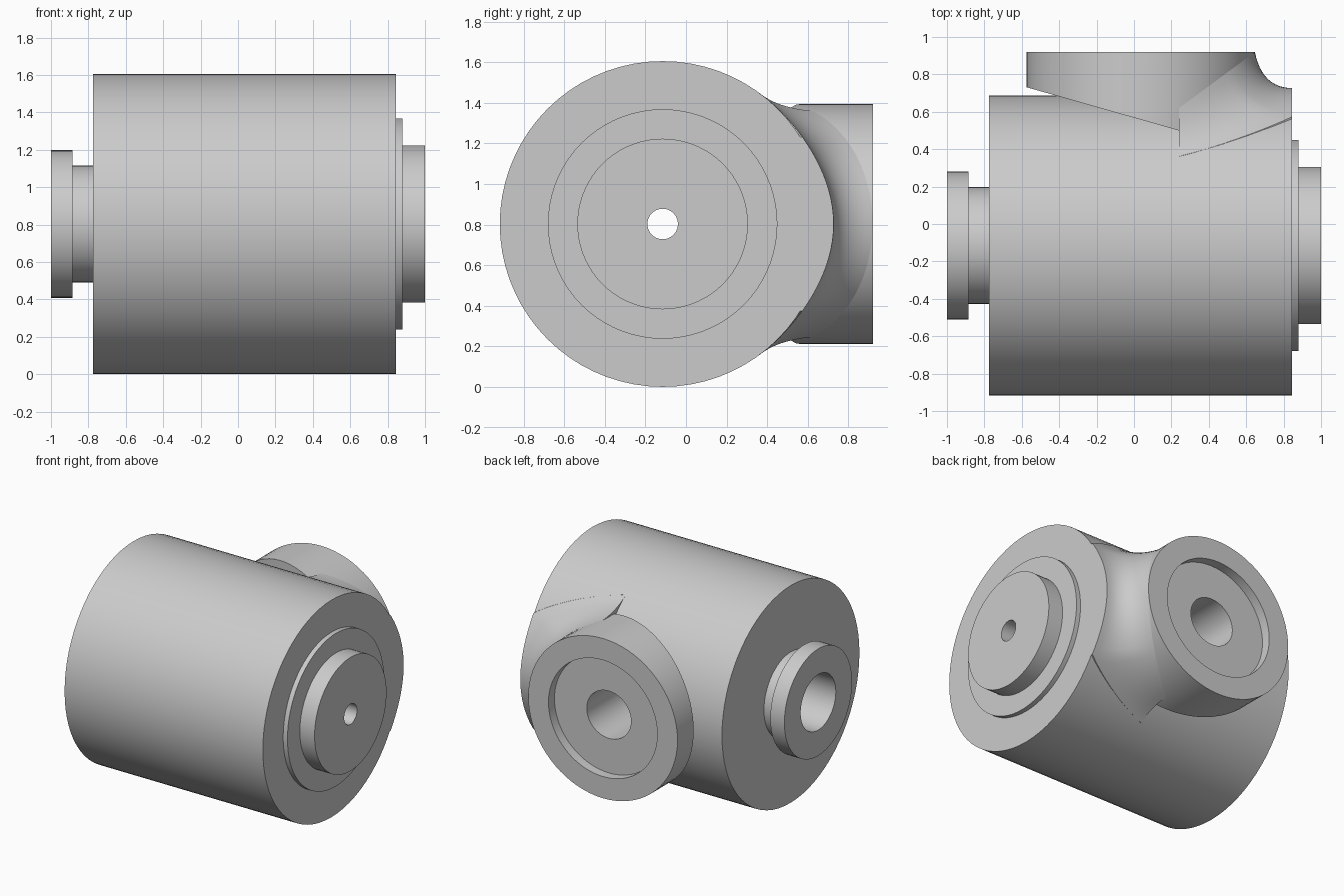
import bpy, bmesh
from math import sin, cos, acos, pi, sqrt, radians

if "Cube" in bpy.data.objects:
    bpy.data.objects.remove(bpy.data.objects["Cube"], do_unlink=True)

SEG = 72
AXIS_Y, AXIS_Z, BODY_R = -0.115, 0.803, 0.802   # main cylinder
PORT_X, PORT_R, STRETCH = 0.035, 0.59, 1.034    # rear port
END_X, SEAM_X, FACE_Y = 0.845, 0.24, 0.92

grey = bpy.data.materials.new("light_grey")
grey.use_nodes = True
grey.diffuse_color = (0.6, 0.6, 0.6, 1)
grey.node_tree.nodes["Principled BSDF"].inputs["Base Color"].default_value = (0.6, 0.6, 0.6, 1)


def make_object(name, columns, wrap_rows, wrap_columns):
    """Skin a grid of point columns; open sides are capped."""
    bm = bmesh.new()
    grid = [[bm.verts.new(p) for p in col] for col in columns]
    n, m = len(grid), len(grid[0])
    for i in range(n if wrap_columns else n - 1):
        a, b = grid[i], grid[(i + 1) % n]
        for j in range(m if wrap_rows else m - 1):
            k = (j + 1) % m
            bm.faces.new((a[j], a[k], b[k], b[j]))
    if wrap_columns and not wrap_rows:
        for j in (0, -1):
            bm.faces.new([col[j] for col in grid])
    if not wrap_columns:
        for col in (grid[0], grid[-1]):
            bm.faces.new(col)
    bmesh.ops.recalc_face_normals(bm, faces=bm.faces)
    mesh = bpy.data.meshes.new(name)
    bm.to_mesh(mesh)
    bm.free()
    mesh.materials.append(grey)
    obj = bpy.data.objects.new(name, mesh)
    bpy.context.collection.objects.link(obj)
    return obj


def lathe(name, profile, place, closed=True):
    columns = [[place(d, r, 2 * pi * i / SEG) for d, r in profile] for i in range(SEG)]
    return make_object(name, columns, closed, True)


def around_body(x, r, a):
    return (x, AXIS_Y + r * cos(a), AXIS_Z + r * sin(a))


def around_port(y, r, a):
    x = PORT_X + r * STRETCH * cos(a)
    if y is None:                       # slanted underside
        y = 0.73 - 0.284 * (x + 0.57)
    return (x, y, AXIS_Z + r * sin(a))


def activate(obj):
    bpy.ops.object.select_all(action='DESELECT')
    obj.select_set(True)
    bpy.context.view_layer.objects.active = obj


# Main body with neck, flange, stepped end disc and axial bore
body = lathe("main_body", [
    (-1, 0.205), (-1, 0.395), (-0.885, 0.395), (-0.885, 0.312), (-0.775, 0.312),
    (-0.775, BODY_R), (END_X, BODY_R), (END_X, 0.565), (0.88, 0.565), (0.88, 0.42),
    (1, 0.42), (1, 0.075), (0.6, 0.075), (0.6, 0.205)], around_body)

# Port hole cut into the body
cutter = lathe("port_hole_cutter", [(AXIS_Y, 0.175), (1, 0.175)], around_port, False)
cutter.hide_render = True
cut = body.modifiers.new("port_hole", 'BOOLEAN')
cut.operation = 'DIFFERENCE'
cut.object = cutter
activate(body)
bpy.ops.object.modifier_apply(modifier=cut.name)
bpy.data.objects.remove(cutter, do_unlink=True)

# Rear port: recessed face, hole, slanted underside
port = lathe("rear_port", [
    (None, 0.175), (0.85, 0.175), (0.85, 0.43), (FACE_Y, 0.43),
    (FACE_Y, PORT_R), (None, PORT_R)], around_port)

# Concave blend from the port to the body
limit = acos((SEAM_X - PORT_X) / (PORT_R * STRETCH))
FOOT_Z = 0.645


def body_surface(dz):
    bump = 0.04 * cos(dz / FOOT_Z * pi / 2) ** 2
    return AXIS_Y + sqrt(BODY_R ** 2 - dz ** 2) + bump


def blend_column(a):
    u = (cos(a) - cos(limit)) / (1 - cos(limit))
    rx, rz = PORT_R * STRETCH * cos(a), PORT_R * sin(a)
    start = (PORT_X + rx * 1.002, 0.62 + 0.299 * u, rz * 1.002)
    fx = min(END_X, SEAM_X + (END_X - SEAM_X) * 1.5 * u)
    fz = FOOT_Z * sin(a) / sin(limit)
    foot = (fx, body_surface(fz), fz)
    mx = start[0] + 0.2 * (fx - start[0])
    mz = rz + 0.2 * (fz - rz)
    mid = (mx, body_surface(mz), mz)
    pts = []
    for i in range(13):
        t = i / 12
        pts.append([(1 - t) ** 2 * p + 2 * t * (1 - t) * q + t * t * r
                    for p, q, r in zip(start, mid, foot)])
    low = foot[1] - 0.1
    pts.append([fx, low, fz])
    pts.append([PORT_X + rx * (0.85 + 0.15 * (1 - u)), low, rz * 0.85])
    return [(x, y, AXIS_Z + z) for x, y, z in pts]


STEPS = 40
blend = make_object("port_blend",
                    [blend_column(limit * (2 * i / STEPS - 1)) for i in range(STEPS + 1)],
                    False, False)

for obj in (body, port, blend):
    activate(obj)
    bpy.ops.object.shade_smooth_by_angle(angle=radians(30))
